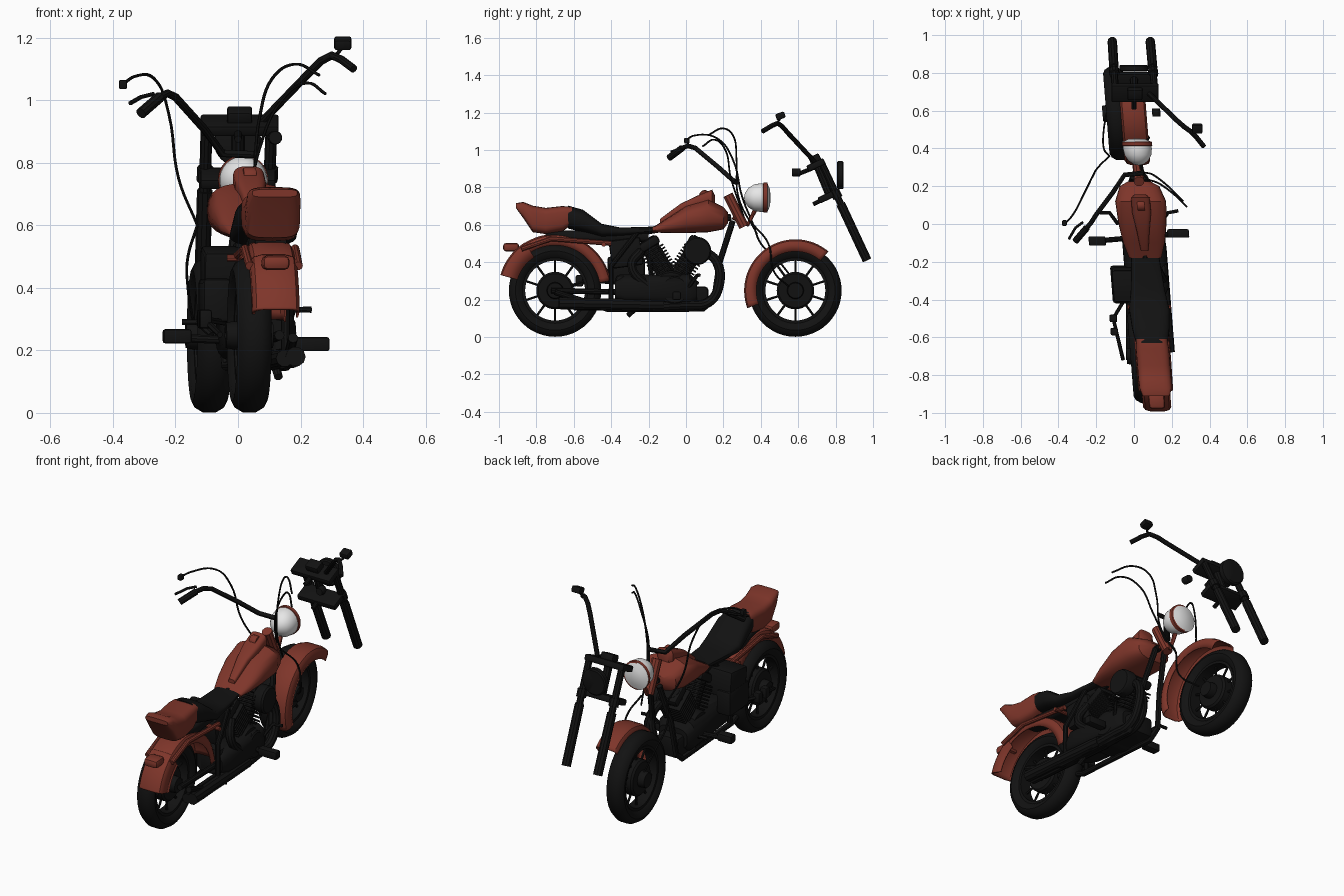
import bpy, bmesh, math
from mathutils import Matrix, Vector

cube = bpy.data.objects.get("Cube")
if cube:
    bpy.data.objects.remove(cube, do_unlink=True)


def material(name, rgb, rough=0.6):
    m = bpy.data.materials.new(name)
    m.use_nodes = True
    m.diffuse_color = (*rgb, 1)
    bsdf = m.node_tree.nodes["Principled BSDF"]
    bsdf.inputs["Base Color"].default_value = (*rgb, 1)
    bsdf.inputs["Roughness"].default_value = rough
    return m


BLACK = material("black", (0.006, 0.006, 0.006))
RED = material("dark_red", (0.21, 0.036, 0.023))
WHITE = material("white", (0.8, 0.8, 0.8))
parts = []


def lean(p, on):
    """Move a point from bike space onto the slightly yawed centre line."""
    return Vector((p[0] + (0.045 - 0.08 * p[1] if on else 0), p[1], p[2]))


def finish(name, bm, mat, yaw=True):
    bmesh.ops.recalc_face_normals(bm, faces=bm.faces)
    for v in bm.verts:
        v.co = lean(v.co, yaw)
    me = bpy.data.meshes.new(name)
    bm.to_mesh(me)
    bm.free()
    me.materials.append(mat)
    ob = bpy.data.objects.new(name, me)
    bpy.context.collection.objects.link(ob)
    parts.append(ob)
    return ob


def tube(name, pts, r, mat=BLACK, yaw=True, curved=False):
    cu = bpy.data.curves.new(name, "CURVE")
    cu.dimensions = "3D"
    cu.bevel_depth, cu.bevel_resolution = r, 3 if r > 0.01 else 1
    cu.use_fill_caps, cu.resolution_u = True, 6
    sp = cu.splines.new("BEZIER")
    sp.bezier_points.add(len(pts) - 1)
    for bp, p in zip(sp.bezier_points, pts):
        bp.co = lean(p, yaw)
        bp.handle_left_type = bp.handle_right_type = "AUTO" if curved else "VECTOR"
    cu.materials.append(mat)
    ob = bpy.data.objects.new(name, cu)
    bpy.context.collection.objects.link(ob)
    bpy.ops.object.select_all(action="DESELECT")
    ob.select_set(True)
    bpy.context.view_layer.objects.active = ob
    bpy.ops.object.convert(target="MESH")
    parts.append(bpy.context.view_layer.objects.active)


def box(name, c, size, mat=BLACK, tilt=0, bevel=0.008, yaw=True):
    bm = bmesh.new()
    m = Matrix.Translation(c) @ Matrix.Rotation(math.radians(tilt), 4, "X") @ Matrix.Diagonal((*size, 1))
    bmesh.ops.create_cube(bm, size=1, matrix=m)
    bmesh.ops.bevel(bm, geom=bm.edges[:], offset=bevel, segments=2, affect="EDGES", profile=0.5)
    return finish(name, bm, mat, yaw)


def loft(name, sections, mat, power=0.6, n=24):
    """Rounded cross-sections (y, half width, bottom, top) joined along y."""
    bm, rings = bmesh.new(), []
    for y, hw, lo, hi in sections:
        ring = []
        for i in range(n):
            a = math.tau * i / n
            c, s = math.cos(a), math.sin(a)
            ring.append(bm.verts.new((hw * math.copysign(abs(c) ** power, c), y,
                        (lo + hi) / 2 + (hi - lo) / 2 * math.copysign(abs(s) ** power, s))))
        rings.append(ring)
    for a, b in zip(rings, rings[1:]):
        for i in range(n):
            bm.faces.new((a[i], a[(i + 1) % n], b[(i + 1) % n], b[i]))
    bm.faces.new(rings[0])
    bm.faces.new(rings[-1])
    return finish(name, bm, mat)


def revolve(name, profile, centre, mat, a0=0, a1=360, steps=48, turn=0, closed=False):
    """Sweep a (sideways, radius) profile about the x axis, turned about z."""
    bm = bmesh.new()
    pts = profile + profile[:1] if closed else profile
    m = Matrix.Translation(centre) @ Matrix.Rotation(math.radians(turn), 4, "Z")
    rings = []
    for i in range(steps + 1):
        a = math.radians(a0 + (a1 - a0) * i / steps)
        rings.append([bm.verts.new(m @ Vector((h, r * math.cos(a), r * math.sin(a)))) for h, r in pts])
    for a, b in zip(rings, rings[1:]):
        for j in range(len(pts) - 1):
            bm.faces.new((a[j], a[j + 1], b[j + 1], b[j]))
    bmesh.ops.remove_doubles(bm, verts=bm.verts, dist=0.0003)
    return finish(name, bm, mat)


def disc(name, c, r, half, mat=BLACK, turn=0):
    return revolve(name, [(-half, 0), (-half, r * 0.9), (-half * 0.7, r), (half * 0.7, r), (half, r * 0.9), (half, 0)],
                   c, mat, turn=turn, steps=32)


# Wheels: tyre, rim, spokes and hub
def wheel(name, x, y):
    z = 0.248
    tyre = [(-0.03, 0.17), (-0.05, 0.19), (-0.055, 0.212), (-0.045, 0.232), (-0.02, 0.247),
            (0.02, 0.247), (0.045, 0.232), (0.055, 0.212), (0.05, 0.19), (0.03, 0.17)]
    revolve(name + "_tyre", tyre, (x, y, z), BLACK, closed=True)
    revolve(name + "_rim", [(-0.035, 0.175), (-0.035, 0.16), (0.035, 0.16), (0.035, 0.175)], (x, y, z), BLACK, closed=True)
    disc(name + "_brake_disc", (x, y, z), 0.1, 0.035)
    disc(name + "_hub", (x, y, z), 0.045, 0.075)
    for i in range(10):
        a = math.tau * (i + 0.5) / 10
        d = Vector((0, math.cos(a), math.sin(a)))
        c = Vector((x, y, z))
        tube(f"{name}_spoke_{i}", [c + d * 0.06, c + d * 0.168], 0.007)


wheel("rear_wheel", -0.065, -0.7)
wheel("front_wheel", -0.09, 0.585)


# Fenders
def fender(name, y, r, w, skirt, a0, a1):
    prof = [(-w, r - skirt), (-w, r - 0.025), (-w * 0.85, r - 0.008), (-w * 0.5, r),
            (w * 0.5, r), (w * 0.85, r - 0.008), (w, r - 0.025), (w, r - skirt)]
    ob = revolve(name, prof, (0, y, 0.248), RED, a0, a1, 32)
    ob.modifiers.new("thickness", "SOLIDIFY").thickness = 0.006


fender("rear_fender", -0.7, 0.302, 0.072, 0.06, 10, 164)
fender("rear_fender_tail", -0.7, 0.304, 0.075, 0.095, 122, 164)
fender("front_fender", 0.585, 0.274, 0.068, 0.065, 50, 200)
box("tail_light", (0, -0.935, 0.48), (0.085, 0.085, 0.045), RED, bevel=0.015)
tube("rear_signal_bar", [(-0.115, -0.44, 0.495), (0.115, -0.44, 0.495)], 0.012, RED)
for s in (-1, 1):
    tube("fender_strut", [(s * 0.078, -0.88, 0.47), (s * 0.08, -0.72, 0.525), (s * 0.08, -0.4, 0.5)], 0.014, RED)

# Tank, dashboard, seat and tail
loft("fuel_tank", [(0.225, 0.06, 0.61, 0.665), (0.2, 0.105, 0.575, 0.695), (0.12, 0.135, 0.56, 0.735),
                   (0, 0.127, 0.555, 0.70), (-0.1, 0.11, 0.555, 0.635), (-0.18, 0.085, 0.56, 0.585)], RED, 0.75)
loft("tank_console", [(0.155, 0.03, 0.7, 0.755), (0.14, 0.05, 0.7, 0.788), (0.06, 0.05, 0.69, 0.755),
                      (-0.03, 0.035, 0.66, 0.712), (-0.14, 0.02, 0.58, 0.63)], RED)
disc("dash_dial", (0, 0.1, 0.755), 0.03, 0.02, RED)
loft("seat", [(-0.18, 0.075, 0.555, 0.59), (-0.35, 0.09, 0.54, 0.585), (-0.45, 0.107, 0.535, 0.605),
              (-0.55, 0.1, 0.56, 0.68), (-0.63, 0.085, 0.58, 0.702)], BLACK, 0.7)
loft("tail_section", [(-0.61, 0.082, 0.6, 0.695), (-0.66, 0.088, 0.565, 0.7), (-0.75, 0.088, 0.55, 0.69),
                      (-0.82, 0.088, 0.56, 0.702), (-0.87, 0.085, 0.635, 0.722), (-0.91, 0.072, 0.69, 0.715)], RED, 0.5)
loft("seat_base", [(-0.2, 0.05, 0.51, 0.56), (-0.6, 0.06, 0.5, 0.57), (-0.75, 0.05, 0.53, 0.57)], BLACK)

# Headlamp: white bowl and lens with a red band between
lamp = [(-0.075, 0), (-0.07, 0.025), (-0.05, 0.053), (-0.02, 0.071), (0.012, 0.076), (0.028, 0.076),
        (0.03, 0.08), (0.05, 0.08), (0.052, 0.072), (0.064, 0.045), (0.068, 0)]
head = revolve("headlamp", lamp, (0.005, 0.385, 0.745), WHITE, turn=90)
head.data.materials.append(RED)
for p in head.data.polygons:
    p.material_index = int(0.41 < p.center.y < 0.436)
tube("steering_neck", [(0, 0.225, 0.76), (0, 0.31, 0.59)], 0.028, RED)
tube("lamp_bracket", [(0, 0.25, 0.64), (0, 0.33, 0.6), (0, 0.37, 0.68)], 0.012, RED)

# Frame rails
for s in (-1, 1):
    tube("frame_rail", [(s * 0.03, 0.25, 0.62), (s * 0.06, 0.18, 0.4), (s * 0.075, 0.15, 0.2), (s * 0.075, 0.09, 0.15),
                        (s * 0.075, -0.42, 0.15), (s * 0.075, -0.7, 0.24)], 0.016)
    tube("rear_stay", [(s * 0.075, -0.4, 0.16), (s * 0.075, -0.4, 0.38), (s * 0.06, -0.26, 0.56)], 0.014)
    tube("swing_arm", [(s * 0.07 - 0.03, -0.35, 0.24), (s * 0.08 - 0.05, -0.72, 0.248)], 0.016)
tube("backbone", [(0, 0.24, 0.64), (0, -0.25, 0.56)], 0.02)
tube("seat_post", [(0.03, -0.22, 0.58), (0.03, -0.18, 0.3)], 0.014)

# Engine: crankcase, gearbox and two finned cylinders
disc("crankcase", (0, -0.08, 0.25), 0.105, 0.085)
disc("cam_cover", (0.09, -0.06, 0.25), 0.075, 0.02)
box("engine_base", (0, -0.04, 0.21), (0.14, 0.32, 0.12), bevel=0.02)
box("gearbox", (0, -0.28, 0.255), (0.15, 0.2, 0.16), bevel=0.03)
loft("primary_cover", [(-0.38, 0.09, 0.2, 0.3), (-0.33, 0.115, 0.18, 0.33), (0.02, 0.115, 0.16, 0.34), (0.06, 0.09, 0.19, 0.3)], BLACK)
for nm, top in (("front", Vector((0, 0.085, 0.52))), ("rear", Vector((0, -0.215, 0.52)))):
    base = Vector((0, -0.07, 0.28))
    axis = (top - base).normalized()
    tilt = math.degrees(math.atan2(-axis.y, axis.z))
    tube(nm + "_cylinder", [base, top], 0.05)
    for i in range(8):
        box(f"{nm}_fin_{i}", base.lerp(top, 0.3 + i * 0.065), (0.14, 0.135, 0.009), tilt=tilt, bevel=0.002)
    box(nm + "_head", base.lerp(top, 0.9), (0.12, 0.125, 0.05), tilt=tilt, bevel=0.015)
disc("air_cleaner", (0.085, 0.06, 0.46), 0.075, 0.035)
box("oil_tank", (-0.06, -0.32, 0.45), (0.25, 0.17, 0.15), tilt=8, bevel=0.015)
box("side_box", (-0.145, -0.32, 0.36), (0.09, 0.2, 0.14), bevel=0.015)

# Exhausts, pegs and stand
for x, z, r in ((0.085, 0.17, 0.032), (0.05, 0.165, 0.028)):
    tube("exhaust", [(0.05, 0.1, 0.46), (0.07, 0.165, 0.4), (x, 0.175, 0.27), (x, 0.12, z + 0.015), (x, 0, z), (x, -0.6, z)],
         r * 0.8, curved=True)
    tube("muffler", [(x, -0.12, z), (x, -0.68, z + 0.01)], r)
tube("rear_exhaust", [(0.06, -0.24, 0.46), (0.085, -0.29, 0.38), (0.09, -0.2, 0.27), (0.085, -0.1, 0.2)], 0.024, curved=True)
box("left_peg", (0.185, -0.05, 0.22), (0.115, 0.045, 0.045))
box("right_peg", (-0.247, -0.09, 0.245), (0.09, 0.05, 0.045))
tube("peg_rod", [(-0.25, -0.09, 0.24), (0.2, -0.05, 0.22)], 0.014)
tube("brake_pedal", [(0.08, -0.02, 0.22), (0.14, 0.06, 0.33), (0.195, 0.07, 0.33)], 0.01)
tube("shift_rod", [(-0.13, 0, 0.25), (-0.17, 0.06, 0.29), (-0.22, 0.06, 0.29)], 0.01)
tube("side_stand", [(0.05, -0.26, 0.16), (0.06, -0.31, 0.115)], 0.014)
for y in (-0.5, -0.57):
    box("rear_peg", (-0.195, y, 0.3), (0.04, 0.04, 0.06))
tube("rear_peg_rod", [(-0.06, -0.3, 0.28), (-0.195, -0.5, 0.3), (-0.16, -0.72, 0.25)], 0.01)

# Detached fork with clamps, dial and right bar
for x0, x1 in ((-0.1, -0.115), (0.108, 0.086)):
    a, b = Vector((x0, 0.725, 0.93)), Vector((x1, 0.968, 0.41))
    tube("fork_tube", [a, b], 0.019, yaw=False)
    tube("fork_slider", [a.lerp(b, 0.42), b], 0.025, yaw=False)
    tube("fork_collar", [a.lerp(b, 0.28), a.lerp(b, 0.36)], 0.027, yaw=False)
box("upper_clamp", (0.005, 0.695, 0.92), (0.25, 0.1, 0.035), tilt=25, yaw=False)
box("lower_clamp", (0.0, 0.755, 0.75), (0.24, 0.1, 0.035), tilt=25, yaw=False)
tube("steering_stem", [(0, 0.7, 0.92), (0, 0.77, 0.75)], 0.022, yaw=False)
tube("clamp_arm", [(0, 0.61, 0.875), (0, 0.72, 0.92)], 0.012, yaw=False)
tube("lower_arm", [(0, 0.68, 0.71), (0, 0.78, 0.76)], 0.012, yaw=False)
box("bar_riser", (0.005, 0.69, 0.95), (0.08, 0.06, 0.045), tilt=25, yaw=False)
disc("fork_lamp", (0.02, 0.825, 0.865), 0.075, 0.018, turn=90)
disc("small_signal", (0.12, 0.59, 0.88), 0.022, 0.022, turn=90)
tube("left_handlebar", [(0.08, 0.69, 0.935), (0.225, 0.55, 1.085), (0.265, 0.515, 1.125), (0.3, 0.49, 1.143),
                        (0.33, 0.46, 1.13), (0.37, 0.41, 1.1)], 0.013, yaw=False)
box("left_mirror", (0.335, 0.505, 1.182), (0.055, 0.05, 0.035), tilt=20, yaw=False)
tube("mirror_stem", [(0.335, 0.505, 1.17), (0.31, 0.485, 1.14)], 0.006, yaw=False)

# Other handlebar half and control cables
tube("right_handlebar", [(0.05, 0.27, 0.825), (-0.05, 0.26, 0.83), (-0.11, 0.17, 0.91), (-0.2, 0.05, 1.01),
                         (-0.225, 0.01, 1.022), (-0.25, -0.02, 1.01), (-0.31, -0.09, 0.958)], 0.013, yaw=False)
tube("right_grip", [(-0.25, -0.02, 1.01), (-0.31, -0.09, 0.958)], 0.018, yaw=False)
tube("brake_lever", [(-0.27, 0.01, 1.02), (-0.31, -0.02, 1.01), (-0.345, -0.08, 0.99)], 0.007, yaw=False)
box("right_mirror", (-0.368, 0.005, 1.05), (0.025, 0.03, 0.03), bevel=0.005, yaw=False)
CABLES = [
    [(-0.37, 0, 1.05), (-0.33, 0.04, 1.076), (-0.26, 0.17, 1.06), (-0.22, 0.25, 0.95), (-0.19, 0.3, 0.75), (-0.13, 0.36, 0.6)],
    [(0.26, 0.12, 1.08), (0.18, 0.2, 1.115), (0.11, 0.255, 1.07), (0.07, 0.27, 0.95), (0.05, 0.28, 0.75), (0.02, 0.38, 0.55)],
    [(0.28, 0.09, 1.02), (0.22, 0.15, 1.055), (0.14, 0.21, 1), (0.07, 0.24, 0.85), (0.03, 0.31, 0.64)],
    [(-0.13, 0.36, 0.6), (-0.16, 0.4, 0.5), (-0.16, 0.5, 0.4), (-0.14, 0.6, 0.27)],
    [(0.03, 0.36, 0.6), (0.07, 0.44, 0.5), (0.07, 0.47, 0.35), (0, 0.55, 0.27)]]
for i, c in enumerate(CABLES):
    tube(f"cable_{i}", c, 0.005, yaw=False, curved=True)

# Smooth shading with crisp edges
bpy.ops.object.select_all(action="DESELECT")
for ob in parts:
    ob.select_set(True)
bpy.context.view_layer.objects.active = parts[0]
bpy.ops.object.shade_smooth_by_angle(angle=math.radians(35))
